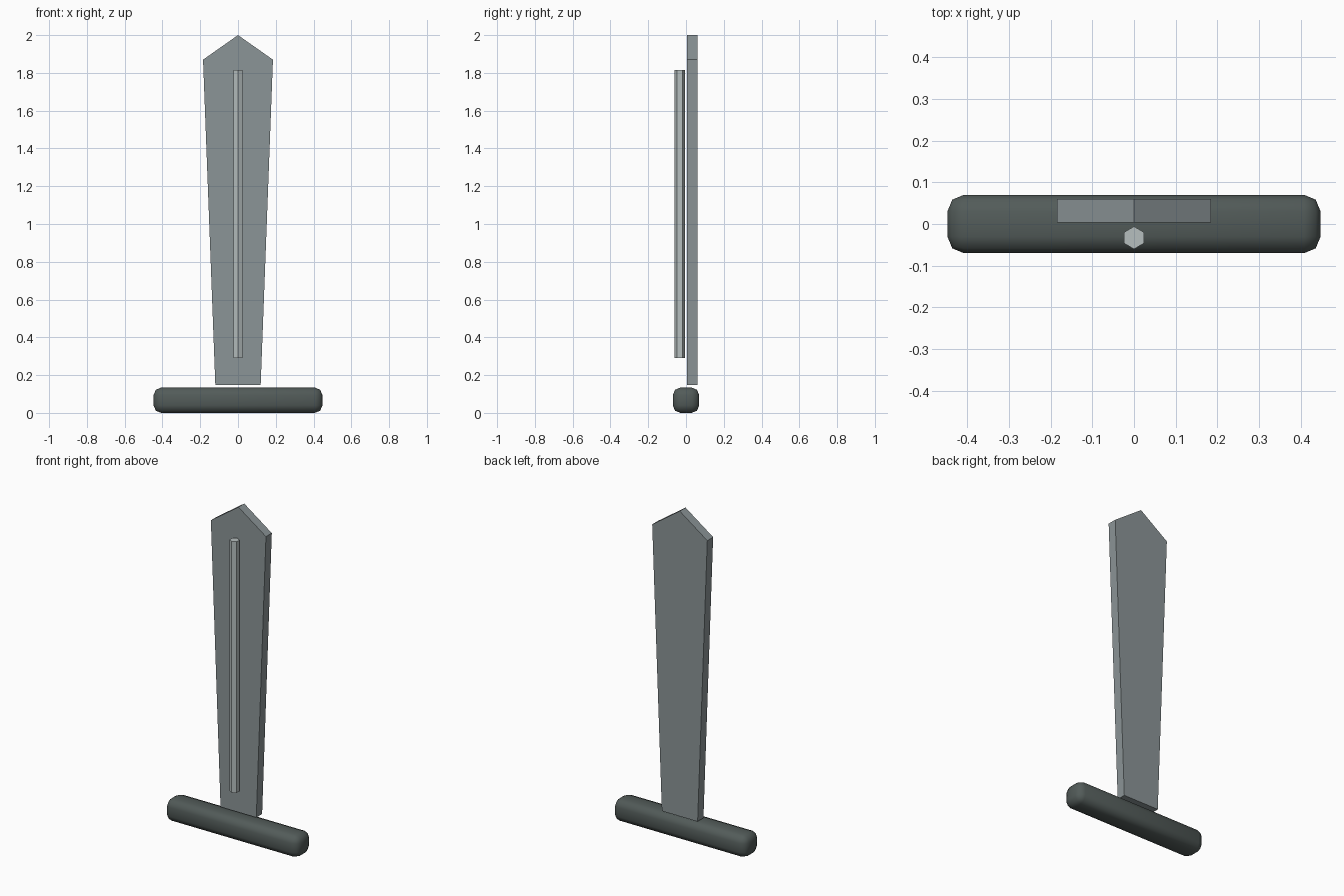
import bpy, bmesh, math
from mathutils import Matrix

if "Cube" in bpy.data.objects:
    bpy.data.objects.remove(bpy.data.objects["Cube"])


def material(name, rgb):
    m = bpy.data.materials.new(name)
    m.diffuse_color = (*rgb, 1)
    m.use_nodes = True
    m.node_tree.nodes["Principled BSDF"].inputs["Base Color"].default_value = m.diffuse_color
    return m


def add_object(name, bm, mat):
    bmesh.ops.recalc_face_normals(bm, faces=bm.faces)
    mesh = bpy.data.meshes.new(name)
    bm.to_mesh(mesh)
    bm.free()
    mesh.materials.append(mat)
    ob = bpy.data.objects.new(name, mesh)
    bpy.context.collection.objects.link(ob)
    return ob


steel = material("grey steel", (0.26, 0.30, 0.31))
bright = material("pale steel", (0.47, 0.52, 0.52))
dark = material("dark grip", (0.085, 0.105, 0.10))

# Blade: flaring outline with a pointed tip, extruded in depth
bm = bmesh.new()
outline = [(-0.12, 0.147), (0.12, 0.147), (0.185, 1.87), (0, 2.0), (-0.185, 1.87)]
face = bm.faces.new([bm.verts.new((x, 0.004, z)) for x, z in outline])
ext = bmesh.ops.extrude_face_region(bm, geom=[face])
for v in ext["geom"]:
    if isinstance(v, bmesh.types.BMVert):
        v.co.y = 0.06
add_object("blade", bm, steel)

# Ridge: hexagonal rod standing in front of the blade
bm = bmesh.new()
bottom, top = 0.29, 1.815
bmesh.ops.create_cone(bm, cap_ends=True, segments=6, radius1=0.027, radius2=0.027,
                      depth=top - bottom,
                      matrix=Matrix.Translation((0, -0.033, (bottom + top) / 2)))
add_object("blade_ridge", bm, bright)

# Crossguard: softly rounded bar
bm = bmesh.new()
bmesh.ops.create_cube(bm, size=1, matrix=Matrix.Translation((0, 0, 0.067))
                      @ Matrix.Diagonal((0.894, 0.14, 0.134, 1)))
guard = add_object("crossguard", bm, dark)
bevel = guard.modifiers.new("rounding", "BEVEL")
bevel.width = 0.04
bevel.segments = 2
for p in guard.data.polygons:
    p.use_smooth = True
